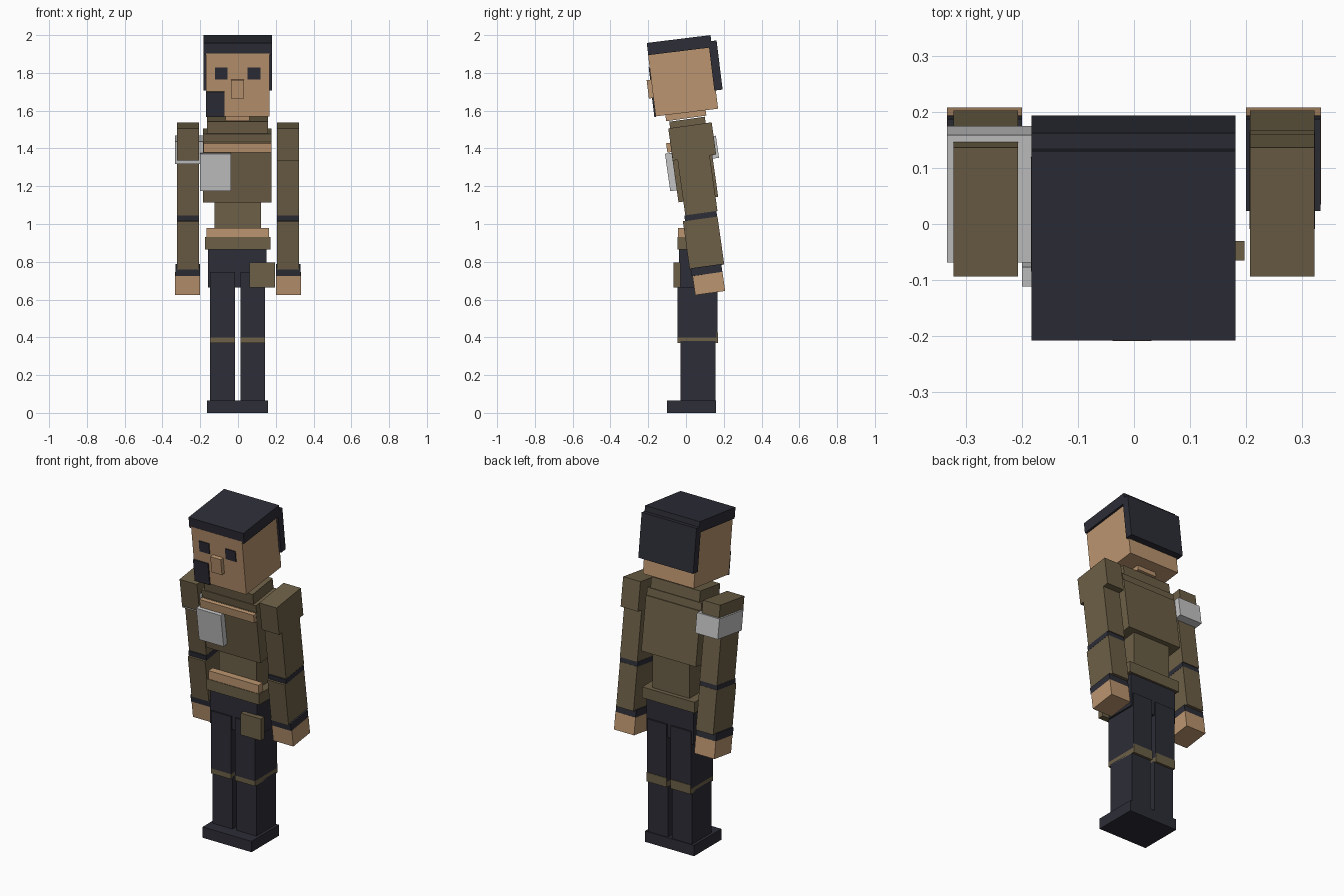
import bpy
from math import radians

cube = bpy.data.objects.get("Cube")
if cube:
    bpy.data.objects.remove(cube, do_unlink=True)


def material(name, r, g, b):
    m = bpy.data.materials.new(name)
    m.use_nodes = True
    m.diffuse_color = (r, g, b, 1)
    m.node_tree.nodes["Principled BSDF"].inputs["Base Color"].default_value = (r, g, b, 1)
    return m


DARK = material("dark navy", .026, .027, .038)
SKIN = material("tan skin", .50, .30, .16)
OLIVE = material("olive cloth", .15, .115, .062)
GREY = material("light grey", .56, .56, .56)


def box(name, mat, x0, x1, y, z, depth, height, lean=0):
    """Box spanning x0..x1, centred on y, z and leaning forward by degrees."""
    bpy.ops.mesh.primitive_cube_add(size=1, location=((x0 + x1) / 2, y, z),
                                    rotation=(radians(lean), 0, 0))
    ob = bpy.context.object
    ob.name = name
    ob.scale = (x1 - x0, depth, height)
    ob.data.materials.append(mat)
    return ob


def upright(name, mat, x0, x1, y0, y1, z0, z1):
    return box(name, mat, x0, x1, (y0 + y1) / 2, (z0 + z1) / 2, y1 - y0, z1 - z0)


def pair(name, mat, inner, outer, *args):
    """Same box on both sides of the body."""
    box("left_" + name, mat, inner, outer, *args)
    box("right_" + name, mat, -outer, -inner, *args)


BODY, HEAD = 8, 7  # forward lean in degrees

# Feet and legs
upright("foot_base", DARK, -.165, .16, -.10, .16, 0, .065)
for side, x0, x1 in (("left", .012, .143), ("right", -.148, -.015)):
    upright(side + "_lower_leg", DARK, x0, x1, -.03, .155, .06, .38)
    upright(side + "_knee_band", OLIVE, x0, x1, -.045, .166, .37, .40)
    upright(side + "_knee_band_back", OLIVE, x0, x1, .162, .169, .37, .425)
    upright(side + "_upper_leg", DARK, x0, x1, -.045, .166, .40, .745)

# Hips, belt and pouch
upright("hips", DARK, -.16, .152, -.036, .157, .665, .87)
upright("belt", OLIVE, -.176, .172, -.045, .17, .865, .93)
upright("belt_skin_strip", SKIN, -.168, .165, -.042, 0, .93, .98)
upright("pouch", OLIVE, .062, .197, -.065, -.03, .665, .795)
upright("abdomen", OLIVE, -.125, .122, 0, .145, .92, 1.15)

# Torso
box("chest", OLIVE, -.184, .178, .043, 1.288, .212, .32, BODY)
box("chest_skin_strip", SKIN, -.182, .177, -.085, 1.405, .034, .05, BODY)
box("chest_plate", GREY, -.2, -.037, -.08, 1.275, .035, .2, BODY)
box("shoulder_yoke", OLIVE, -.184, .178, .0175, 1.469, .2, .045, BODY)
box("collar", OLIVE, -.165, .16, .0097, 1.523, .19, .064, BODY)
box("neck", SKIN, -.066, .061, -.002, 1.585, .215, .052, BODY)

# Arms
pair("shoulder_cap", OLIVE, .207, .322, .033, 1.437, .232, .172, BODY)
pair("upper_arm", OLIVE, .207, .322, .06, 1.21, .172, .31, BODY)
pair("elbow_band", DARK, .206, .323, .078, 1.042, .172, .03, BODY)
pair("forearm", OLIVE, .207, .322, .093, .90, .185, .257, BODY)
pair("cuff", DARK, .2, .332, .108, .756, .165, .042, BODY)
pair("hand", SKIN, .2, .333, .121, .685, .16, .102, BODY)
box("armband", GREY, -.333, -.183, .053, 1.393, .229, .118, BODY)

# Head and hair
box("head", SKIN, -.17, .168, -.016, 1.757, .333, .336, HEAD)
box("hair_top", DARK, -.183, .181, -.035, 1.947, .34, .065, HEAD)
box("hair_back", DARK, -.183, .181, .156, 1.839, .044, .262, HEAD)

# Face
box("nose", SKIN, -.038, .031, -.185, 1.715, .035, .098, HEAD)
box("right_eye", DARK, -.123, -.056, -.189, 1.797, .009, .066, HEAD)
box("left_eye", DARK, .051, .119, -.189, 1.797, .009, .066, HEAD)
box("cheek_patch", DARK, -.17, -.071, -.171, 1.633, .0095, .135, HEAD)
